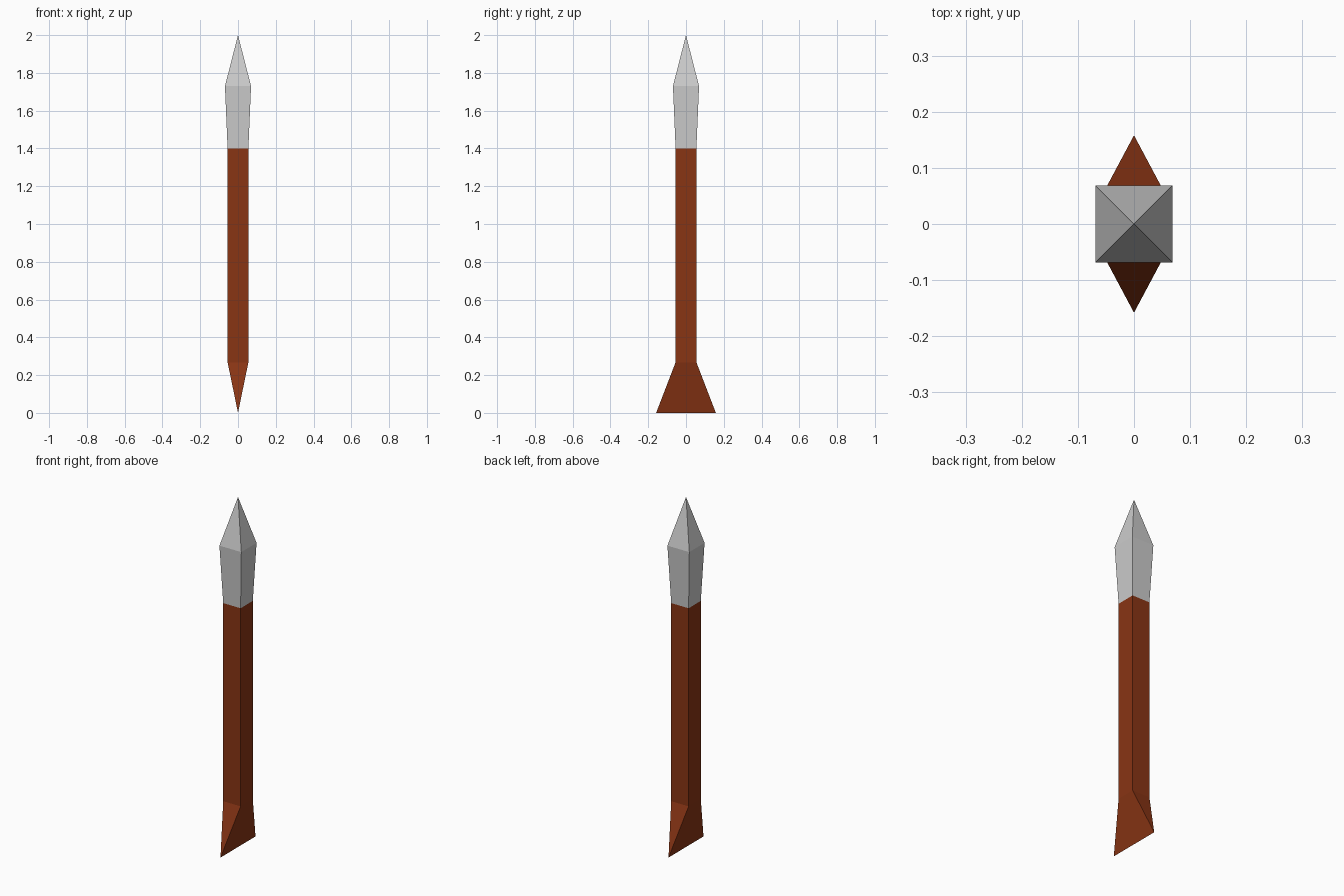
import bpy, bmesh

if "Cube" in bpy.data.objects:
    bpy.data.objects.remove(bpy.data.objects["Cube"])


def loft(name, sections, color=None):
    """Skin square-cornered sections (half_x, half_y, z); zero sizes collapse to an edge or point."""
    bm = bmesh.new()
    rings = [[bm.verts.new((sx * hx, sy * hy, z))
              for sx, sy in ((-1, -1), (1, -1), (1, 1), (-1, 1))]
             for hx, hy, z in sections]
    for a, b in zip(rings, rings[1:]):
        for i in range(4):
            j = (i + 1) % 4
            bm.faces.new((a[i], a[j], b[j], b[i]))
    bmesh.ops.remove_doubles(bm, verts=bm.verts, dist=1e-5)
    bmesh.ops.recalc_face_normals(bm, faces=bm.faces)
    mesh = bpy.data.meshes.new(name)
    bm.to_mesh(mesh)
    bm.free()
    obj = bpy.data.objects.new(name, mesh)
    bpy.context.collection.objects.link(obj)
    if color:
        mat = bpy.data.materials.new(name + "_color")
        mat.diffuse_color = color
        mat.use_nodes = True
        mat.node_tree.nodes["Principled BSDF"].inputs["Base Color"].default_value = mat.diffuse_color
        mesh.materials.append(mat)
    return obj


# Square wooden shaft flaring into a chisel edge at the foot
loft("shaft", [(0, 0.158, 0), (0.055, 0.055, 0.268), (0.055, 0.055, 1.4)],
     (0.25, 0.035, 0.007, 1))

# Grey spear head: swelling socket and pyramid tip
loft("spear_head", [(0.055, 0.055, 1.4), (0.069, 0.069, 1.73), (0, 0, 2.0)])
